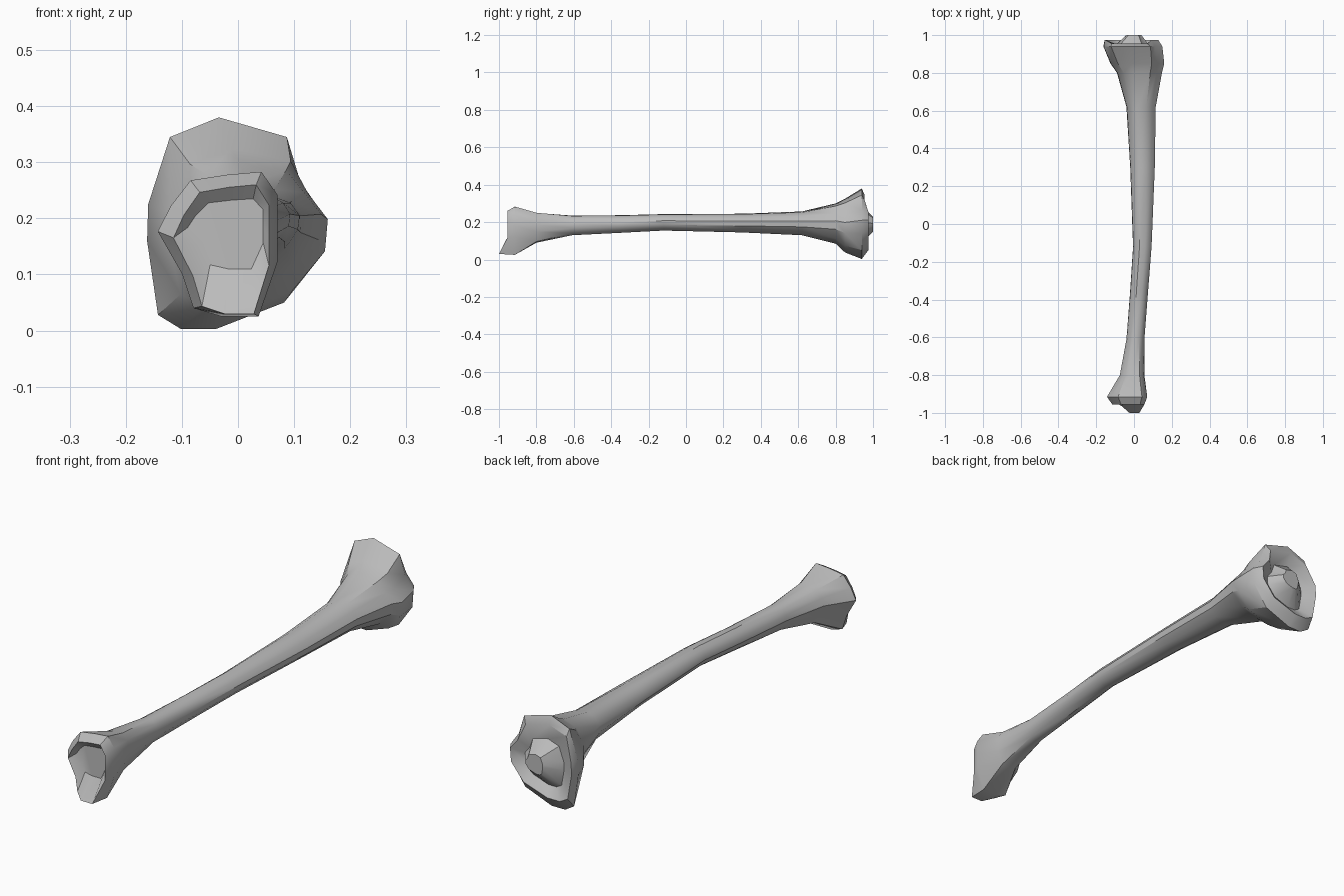
import bpy
import bmesh
from mathutils import Vector

cube = bpy.data.objects.get("Cube")
if cube:
    bpy.data.objects.remove(cube, do_unlink=True)


def make_material(name, colour):
    mat = bpy.data.materials.new(name)
    mat.use_nodes = True
    mat.diffuse_color = colour
    mat.node_tree.nodes["Principled BSDF"].inputs["Base Color"].default_value = colour
    return mat


def normalise(outline):
    """Scale an outline so that it fills the square from -1 to 1."""
    columns = []
    for values in zip(*outline):
        low, high = min(values), max(values)
        columns.append([2 * (v - low) / (high - low) - 1 for v in values])
    return [Vector(pair) for pair in zip(*columns)]


def section(shape_a, shape_b, blend, y, left, right, bottom, top):
    """Blend two outlines and fit the result to a box at the given y."""
    mixed = normalise([a.lerp(b, blend) for a, b in zip(shape_a, shape_b)])
    return [Vector((left + (p.x + 1) / 2 * (right - left), y,
                    bottom + (p.y + 1) / 2 * (top - bottom))) for p in mixed]


# Cross-section outlines, clockwise from the top
knee = normalise([(-.03, .38), (.095, .345), (.12, .265), (.16, .21),
                  (.155, .14), (.09, .05), (-.035, .003), (-.1, .003),
                  (-.142, .028), (-.162, .16), (-.16, .225), (-.12, .345)])
shaft = normalise([(-.3, 1), (.3, .95), (.75, .65), (1, .2),
                   (.95, -.3), (.6, -.75), (.1, -1), (-.35, -.9),
                   (-.7, -.6), (-1, -.05), (-.95, .35), (-.65, .75)])
ankle = normalise([(-.02, .275), (.04, .28), (.068, .24), (.068, .18),
                   (.068, .12), (.035, .025), (-.03, .025), (-.08, .04),
                   (-.1, .1), (-.143, .175), (-.12, .22), (-.085, .265)])

rings = []

# Ankle end: recessed joint face, rim with a projecting lower lip, widest ring
rings.append(section(ankle, shaft, 0, -.935, -.09, .045, .11, .235))
rim = section(ankle, shaft, 0, -.955, -.115, .055, .03, .26)
for p in rim:
    if p.z < .06:
        p.y -= .045 if p.x > -.06 else .01
rings.append(rim)
rings.append(section(ankle, shaft, 0, -.915, -.143, .07, .025, .283))

# Ankle neck and shaft: blend, y, left, right, bottom, top
for blend, *box in [(.3, -.8, -.075, .055, .09, .25),
                    (.8, -.61, -.04, .055, .13, .235),
                    (1, -.35, -.02, .075, .143, .237),
                    (1, -.12, -.005, .093, .155, .243),
                    (1, .3, -.02, .11, .145, .245)]:
    rings.append(section(ankle, shaft, blend, *box))

# Knee neck and flared head
for blend, *box in [(.2, .62, -.04, .115, .13, .257),
                    (.6, .8, -.09, .148, .085, .3),
                    (.8, .85, -.125, .16, .038, .325),
                    (1, .94, -.162, .15, .003, .38),
                    (1, .975, -.155, .128, .05, .345)]:
    rings.append(section(shaft, knee, blend, *box))
for p in rings[-1]:
    if p.z > .3:
        p.y -= .02

# Knee joint: hollow dish around a raised central spine
rings.append(section(shaft, knee, 1, .945, -.1, .08, .09, .28))
rings.append(section(shaft, knee, 1, 1, -.04, .04, .15, .23))

# Skin the rings into one bone
bm = bmesh.new()
loops = [[bm.verts.new(p) for p in ring] for ring in rings]
for lower, upper in zip(loops, loops[1:]):
    for i in range(len(lower)):
        j = (i + 1) % len(lower)
        bm.faces.new((lower[i], lower[j], upper[j], upper[i]))
bm.faces.new(loops[0])
bm.faces.new(loops[-1])
bmesh.ops.recalc_face_normals(bm, faces=bm.faces)
mesh = bpy.data.meshes.new("shin_bone")
bm.to_mesh(mesh)
bm.free()

bone = bpy.data.objects.new("shin_bone", mesh)
bpy.context.collection.objects.link(bone)
mesh.materials.append(make_material("bone_grey", (.5, .5, .5, 1)))
bpy.ops.object.select_all(action="DESELECT")
bone.select_set(True)
bpy.context.view_layer.objects.active = bone
bpy.ops.object.shade_smooth_by_angle(angle=.6)
